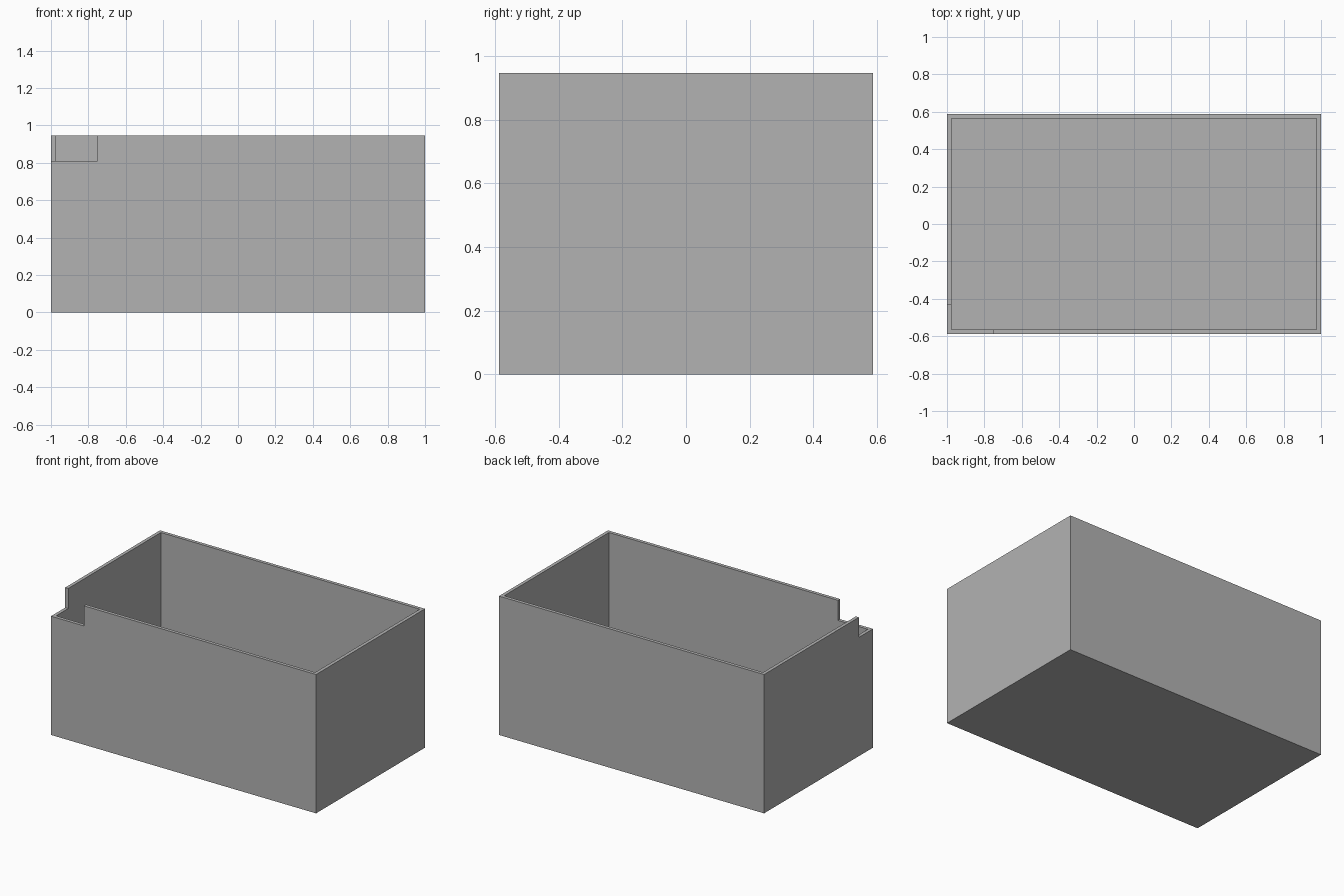
import bpy
import bmesh

if "Cube" in bpy.data.objects:
    bpy.data.objects.remove(bpy.data.objects["Cube"], do_unlink=True)

HALF_X, HALF_Y, HEIGHT = 1.0, 0.587, 0.947
WALL = 0.023
NOTCH_X, NOTCH_Y, NOTCH_Z = -0.752, -0.434, 0.81

grey = bpy.data.materials.new("plain grey")
grey.use_nodes = True
colour = (0.45, 0.45, 0.45, 1)
grey.diffuse_color = colour
grey.node_tree.nodes["Principled BSDF"].inputs["Base Color"].default_value = colour


def box(name, low, high):
    """Axis-aligned box between two corners."""
    bm = bmesh.new()
    bmesh.ops.create_cube(bm, size=1)
    for v in bm.verts:
        v.co = [h if c > 0 else l for c, l, h in zip(v.co, low, high)]
    mesh = bpy.data.meshes.new(name)
    bm.to_mesh(mesh)
    bm.free()
    mesh.materials.append(grey)
    obj = bpy.data.objects.new(name, mesh)
    bpy.context.collection.objects.link(obj)
    return obj


def cut(target, cutter):
    """Subtract a hidden cutter from the target."""
    mod = target.modifiers.new(cutter.name, 'BOOLEAN')
    mod.operation = 'DIFFERENCE'
    mod.solver = 'EXACT'
    mod.object = cutter
    cutter.hide_render = True
    cutter.hide_set(True)


# Open box
tray = box("open_box", (-HALF_X, -HALF_Y, 0), (HALF_X, HALF_Y, HEIGHT))

# Hollow interior, leaving thin walls and floor
cut(tray, box("interior_cutter", (WALL - HALF_X, WALL - HALF_Y, WALL),
              (HALF_X - WALL, HALF_Y - WALL, HEIGHT + 1)))

# Notch in the rim at the front right corner
cut(tray, box("corner_notch_cutter", (-HALF_X - 1, -HALF_Y - 1, NOTCH_Z),
              (NOTCH_X, NOTCH_Y, HEIGHT + 1)))

# Apply the cuts and drop the cutters
bpy.context.view_layer.objects.active = tray
for mod in list(tray.modifiers):
    cutter = mod.object
    bpy.ops.object.modifier_apply(modifier=mod.name)
    bpy.data.objects.remove(cutter, do_unlink=True)
